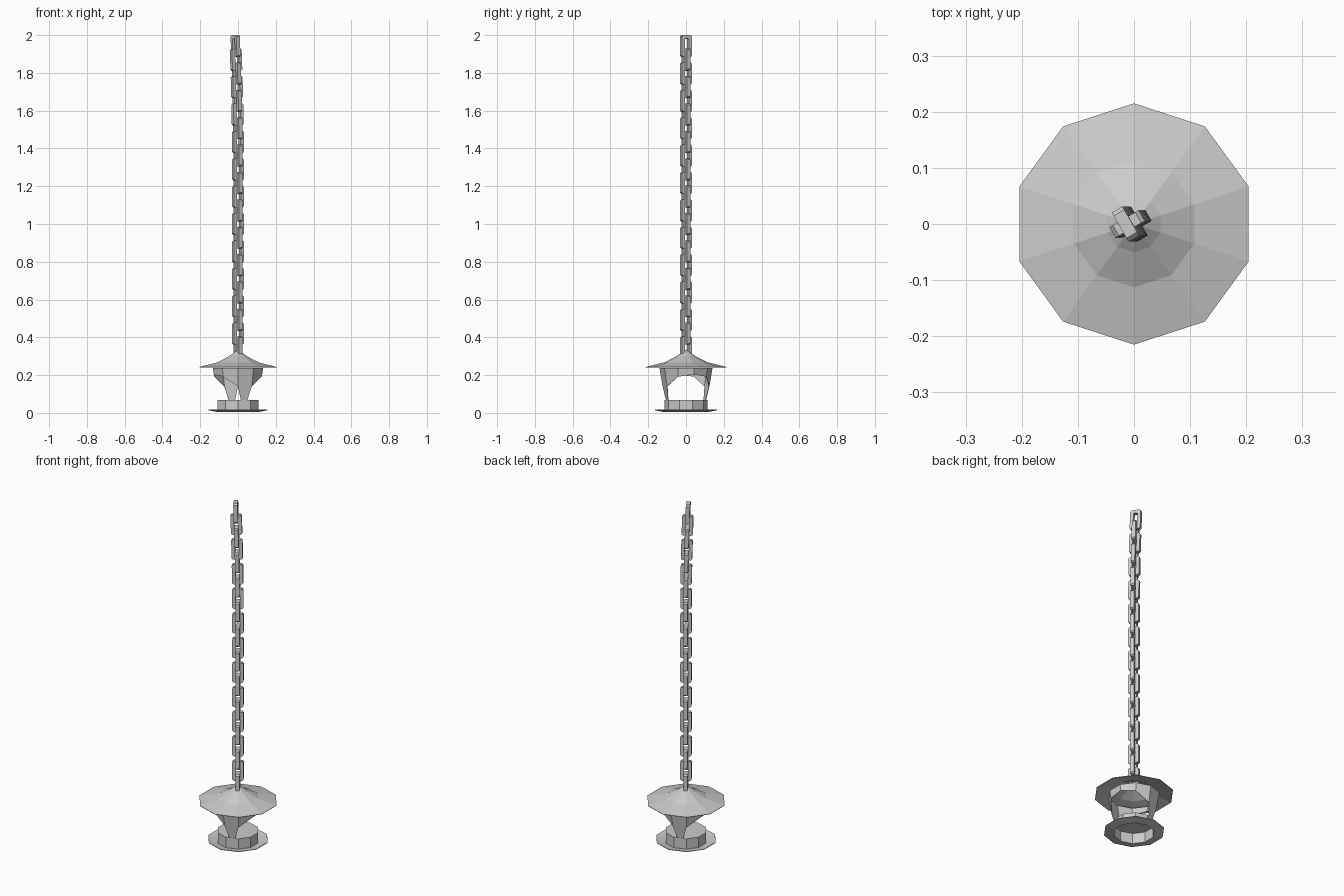
import bpy, bmesh, math
from mathutils import Matrix, Vector

cube = bpy.data.objects.get("Cube")
if cube:
    bpy.data.objects.remove(cube, do_unlink=True)

SIDES = 10
STEP = 2 * math.pi / SIDES

metal = bpy.data.materials.new("light_grey_metal")
metal.use_nodes = True
GREY = (0.6, 0.6, 0.6, 1)
metal.diffuse_color = GREY
metal.node_tree.nodes["Principled BSDF"].inputs["Base Color"].default_value = GREY


def finish(name, bm, thickness=0):
    """Turn a bmesh into a flat-shaded object, optionally as a thin sheet."""
    bmesh.ops.recalc_face_normals(bm, faces=bm.faces)
    mesh = bpy.data.meshes.new(name)
    bm.to_mesh(mesh)
    bm.free()
    mesh.materials.append(metal)
    obj = bpy.data.objects.new(name, mesh)
    bpy.context.collection.objects.link(obj)
    if thickness:
        mod = obj.modifiers.new("Sheet", 'SOLIDIFY')
        mod.thickness = thickness
    return obj


def polar(r, angle, z):
    return Vector((r * math.cos(angle), r * math.sin(angle), z))


def lathe(name, profile, thickness):
    """Ten-sided turned sheet; a zero radius closes to a point."""
    bm = bmesh.new()
    rings = []
    for r, z in profile:
        if r == 0:
            rings.append([bm.verts.new((0, 0, z))] * SIDES)
        else:
            rings.append([bm.verts.new(polar(r, math.pi / 2 + i * STEP, z))
                          for i in range(SIDES)])
    for a, b in zip(rings, rings[1:]):
        for i in range(SIDES):
            j = (i + 1) % SIDES
            corners = list(dict.fromkeys((a[i], a[j], b[j], b[i])))
            bm.faces.new(corners)
    return finish(name, bm, thickness)


# Flared roof, covered cup and upturned base flange
lathe("roof", [(0.215, 0.243), (0.113, 0.268), (0.05, 0.3), (0, 0.335)], 0.003)
lathe("cup", [(0.113, 0.004), (0.113, 0.068), (0, 0.068)], 0.003)
lathe("base_flange", [(0.165, 0.014), (0.113, 0.004)], 0.003)


# Body wall: arched lower edge running down into two opposite legs
def wall_radius(z):
    return 0.112 + (z - 0.07) * 0.17


bm = bmesh.new()
arch = (0.14, 0.192, 0.203, 0.192, 0.14)
top, low = [], []
for i in range(SIDES):
    angle = math.pi / 2 + i * STEP
    z = arch[(i - 1) % 5]
    top.append(bm.verts.new(polar(wall_radius(0.237), angle, 0.237)))
    low.append(bm.verts.new(polar(wall_radius(z), angle, z)))
for i in range(SIDES):
    j = (i + 1) % SIDES
    bm.faces.new((top[i], top[j], low[j], low[i]))
    if i % 5 == 0:
        # tapered leg below this wall panel
        middle = math.pi / 2 + (i + 0.5) * STEP
        foot = polar(wall_radius(0.066) * math.cos(STEP / 2), middle, 0.066)
        side = Vector((-math.sin(middle), math.cos(middle), 0)) * 0.017
        bm.faces.new((low[i], low[j], bm.verts.new(foot + side),
                      bm.verts.new(foot - side)))
finish("body_wall", bm, 0.003)


# Chain of square-section links with clipped corners
def link_outline(half_w, half_h, cut):
    quarter = [(half_w, half_h - cut), (half_w - cut, half_h)]
    right = quarter + [(-x, z) for x, z in reversed(quarter)]
    return right + [(-x, -z) for x, z in right]


def make_link(name, matrix, half_w=0.03, half_h=0.058, bar=0.019, depth=0.011):
    outer = link_outline(half_w, half_h, 0.007)
    inner = link_outline(half_w - bar, half_h - bar, 0.002)
    bm = bmesh.new()
    loops = [[bm.verts.new((x, y, z)) for x, z in outline]
             for outline, y in ((outer, -depth), (outer, depth),
                                (inner, depth), (inner, -depth))]
    for k in range(4):
        a, b = loops[k], loops[(k + 1) % 4]
        for i in range(len(a)):
            j = (i + 1) % len(a)
            bm.faces.new((a[i], a[j], b[j], b[i]))
    bm.transform(matrix)
    return finish(name, bm)


LINKS = 23
PITCH = 0.0725
for n in range(LINKS):
    z = 1.942 - n * PITCH
    lean = max(0, (z - 1.3) / 0.64)
    place = Matrix.Translation((-0.013 * lean ** 2, 0, z))
    tilt = Matrix.Rotation(-0.04 * lean, 4, 'Y')
    turn = Matrix.Rotation(math.radians(-60 if n % 2 == 0 else 30), 4, 'Z')
    make_link(f"chain_link_{n + 1}", place @ tilt @ turn)
